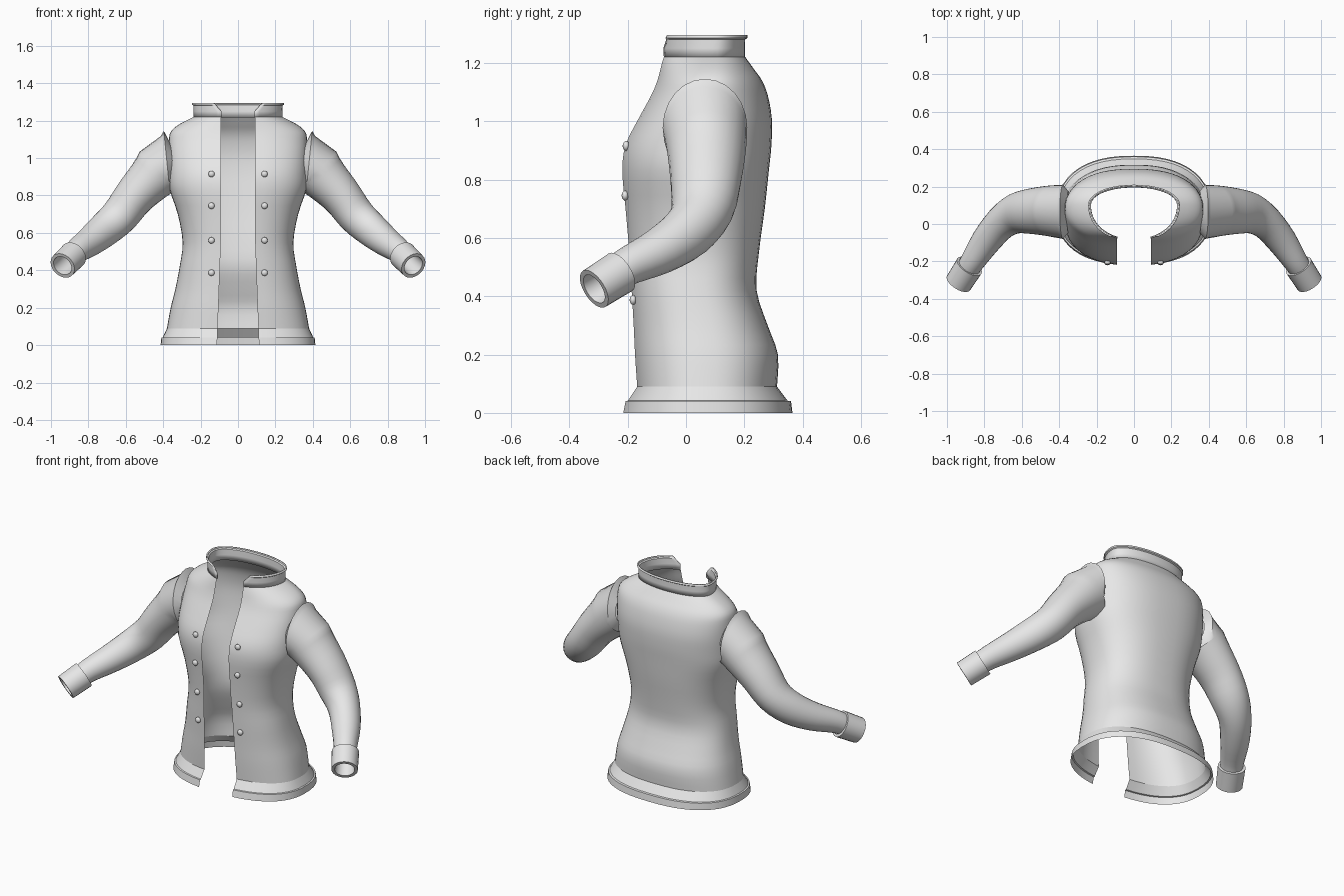
import bpy, bmesh, math
from mathutils import Vector

if "Cube" in bpy.data.objects:
    bpy.data.objects.remove(bpy.data.objects["Cube"])

GREY = bpy.data.materials.new("cloth_grey")
GREY.diffuse_color = (0.8, 0.8, 0.8, 1)
GREY.use_nodes = True
GREY.node_tree.nodes["Principled BSDF"].inputs["Base Color"].default_value = GREY.diffuse_color


def catmull(rows, steps):
    """Smoothly subdivide a list of equal-length tuples."""
    out = []
    for i in range(len(rows) - 1):
        a, b, c, d = (rows[max(0, min(len(rows) - 1, i + k))] for k in (-1, 0, 1, 2))
        for s in range(steps):
            t = s / steps
            out.append(tuple(0.5 * (2 * q + (r - p) * t + (2 * p - 5 * q + 4 * r - u) * t * t
                                    + (3 * q - p - 3 * r + u) * t ** 3)
                             for p, q, r, u in zip(a, b, c, d)))
    return out + [rows[-1]]


def finish(name, bm, angle=35):
    bmesh.ops.recalc_face_normals(bm, faces=bm.faces)
    me = bpy.data.meshes.new(name)
    bm.to_mesh(me)
    bm.free()
    me.polygons.foreach_set("use_smooth", [True] * len(me.polygons))
    me.set_sharp_from_angle(angle=math.radians(angle))
    me.materials.append(GREY)
    ob = bpy.data.objects.new(name, me)
    bpy.context.collection.objects.link(ob)
    return ob


def loft(name, rings, closed, angle=35):
    bm = bmesh.new()
    loops = [[bm.verts.new(p) for p in ring] for ring in rings]
    n = len(loops[0])
    for lo, hi in zip(loops, loops[1:]):
        for i in range(n if closed else n - 1):
            j = (i + 1) % n
            bm.faces.new((lo[i], lo[j], hi[j], hi[i]))
    return finish(name, bm, angle)


def mirror(ob):
    ob.modifiers.new("mirror", 'MIRROR').use_axis[0] = True
    return ob


def open_ring(z, w, f, b, cy, n, gap, count=48):
    """Rounded outline around the body, open at the front by gap on each side."""
    start = math.asin((gap / w) ** (n / 2))
    pts = []
    for i in range(count + 1):
        a = start + (2 * math.pi - 2 * start) * i / count
        s, c = math.sin(a), math.cos(a)
        x = w * math.copysign(abs(s) ** (2 / n), s)
        y = cy - (cy - f if c > 0 else b - cy) * math.copysign(abs(c) ** (2 / n), c)
        pts.append((x, y, z))
    return pts


def gap_at(z):
    return 0.112 - 0.022 * min(1, z / 0.6)


# Jacket body: height, half width, front, back, centre, roundness
BODY = [
    (0.09, 0.38, -0.172, 0.312, 0.06, 2.4), (0.20, 0.36, -0.18, 0.315, 0.06, 2.4),
    (0.30, 0.335, -0.185, 0.28, 0.05, 2.4), (0.42, 0.312, -0.192, 0.242, 0.03, 2.4),
    (0.55, 0.296, -0.20, 0.25, 0.03, 2.4), (0.70, 0.322, -0.212, 0.27, 0.03, 2.4),
    (0.83, 0.365, -0.222, 0.284, 0.03, 2.4), (0.92, 0.372, -0.21, 0.293, 0.04, 2.4),
    (1.01, 0.372, -0.165, 0.294, 0.06, 2.4), (1.09, 0.37, -0.122, 0.28, 0.08, 2.3),
    (1.14, 0.36, -0.102, 0.26, 0.09, 2.2), (1.18, 0.315, -0.094, 0.232, 0.10, 2.1),
    (1.22, 0.238, -0.088, 0.203, 0.10, 2.1)]
rows = catmull(BODY, 3)
loft("jacket_body", [open_ring(*r, gap_at(r[0])) for r in rows], False)

# Flared hem with a stepped band
HEM = [(0.09, 0.38, -0.172, 0.312), (0.042, 0.402, -0.204, 0.348),
       (0.04, 0.41, -0.212, 0.36), (0.0, 0.414, -0.22, 0.365)]
loft("hem", [open_ring(*r, 0.06, 2.4, gap_at(r[0])) for r in HEM], False, 25)

# Standing collar with cut-back front corners and a thin rim
COLLAR = [(1.218, 0.238, -0.088, 0.203, 0.09), (1.25, 0.238, -0.09, 0.203, 0.09),
          (1.28, 0.238, -0.09, 0.203, 0.118), (1.285, 0.245, -0.094, 0.21, 0.124),
          (1.295, 0.245, -0.094, 0.21, 0.135)]
collar = loft("collar", [open_ring(*r[:4], 0.10, 2.1, r[4]) for r in COLLAR], False, 25)
rim = collar.modifiers.new("thickness", 'SOLIDIFY')
rim.thickness, rim.offset = 0.008, -1


def tube(name, path, sides, angle=35):
    """Sweep an oval along path rows of x, y, z, radius across, radius up."""
    rings = []
    for i, (x, y, z, rh, rv) in enumerate(path):
        c = Vector((x, y, z))
        t = Vector(path[min(i + 1, len(path) - 1)][:3]) - Vector(path[max(i - 1, 0)][:3])
        t.normalize()
        if x < 0.40:
            t = Vector((1, 0, -0.1)).normalized()
        across = t.cross(Vector((0, 0, 1))).normalized()
        up = across.cross(t)
        rings.append([c + across * rh * math.cos(a) + up * rv * math.sin(a)
                      for a in (2 * math.pi * k / sides for k in range(sides))])
    return mirror(loft(name, rings, True, angle))


# Sleeves, bent at the elbow
SLEEVE = [(0.38, 0.065, 0.978, 0.145, 0.168), (0.45, 0.07, 0.905, 0.136, 0.132),
          (0.55, 0.068, 0.80, 0.122, 0.11), (0.63, 0.055, 0.695, 0.108, 0.10),
          (0.71, 0.005, 0.62, 0.09, 0.093), (0.79, -0.09, 0.555, 0.08, 0.08),
          (0.86, -0.195, 0.505, 0.066, 0.066), (0.892, -0.245, 0.473, 0.06, 0.06)]
tube("sleeve", [(0.35, 0.065, 0.975, 0.11, 0.10)] + catmull(SLEEVE, 3), 24, 40)

# Cuffs: hollow turned bands
start, end = Vector((0.880, -0.225, 0.482)), Vector((0.938, -0.315, 0.425))
axis = (end - start).normalized()
across = axis.cross(Vector((0, 0, 1))).normalized()
up = across.cross(axis)
PROFILE = [(0, 0.06), (0, 0.076), (1, 0.073), (1, 0.055), (0.5, 0.052), (0, 0.052)]
rings = [[start.lerp(end, t) + (across * math.cos(a) + up * math.sin(a)) * r
          for a in (2 * math.pi * k / 24 for k in range(24))] for t, r in PROFILE]
mirror(loft("cuff", rings, True))

# Two columns of domed buttons
bm = bmesh.new()
for z in (0.915, 0.745, 0.56, 0.387):
    _, w, f, b, cy, n = min(rows, key=lambda r: abs(r[0] - z))
    y = cy - (cy - f) * (1 - (0.142 / w) ** n) ** (1 / n)
    made = bmesh.ops.create_uvsphere(bm, u_segments=12, v_segments=8, radius=0.017)["verts"]
    for v in made:
        v.co = Vector((v.co.x + 0.142, v.co.y * 0.7 + y - 0.006, v.co.z + z))
mirror(finish("buttons", bm, 60))
